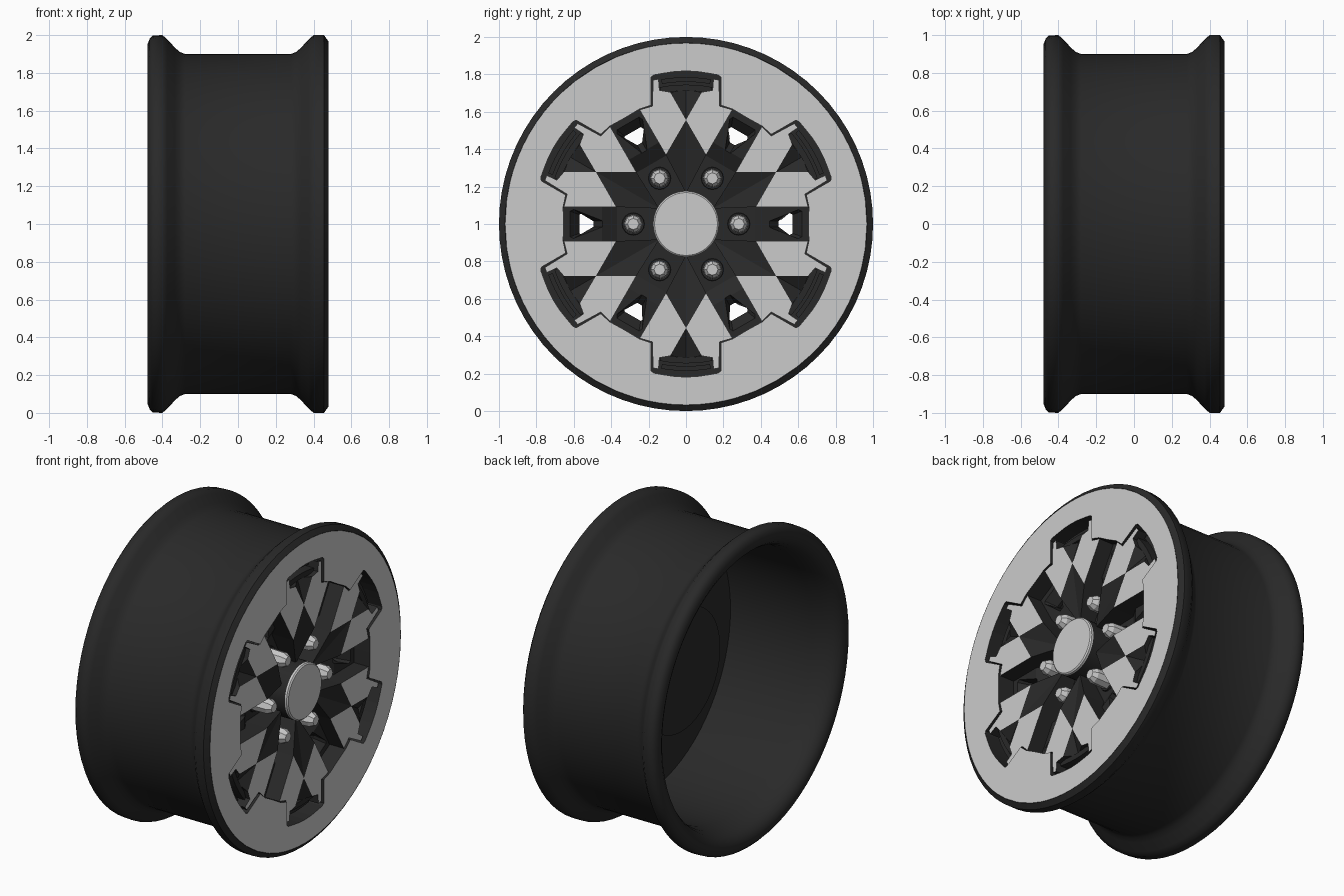
import bpy, bmesh, math
from mathutils import Vector

cube = bpy.data.objects.get("Cube")
if cube:
    bpy.data.objects.remove(cube, do_unlink=True)


def material(name, v):
    m = bpy.data.materials.new(name)
    m.use_nodes = True
    m.diffuse_color = (v, v, v, 1)
    m.node_tree.nodes["Principled BSDF"].inputs["Base Color"].default_value = (v, v, v, 1)
    return m


DARK = material("dark satin", 0.022)
LIGHT = material("machined silver", 0.6)


def place(t, r, x, turn):
    """Point at tangential offset t and radial distance r along a spoke direction."""
    c, s = math.cos(turn), math.sin(turn)
    return Vector((x, r * c - t * s, 1 + r * s + t * c))


def finish(name, bm, smooth=None, mats=(DARK,)):
    bmesh.ops.recalc_face_normals(bm, faces=bm.faces)
    me = bpy.data.meshes.new(name)
    bm.to_mesh(me)
    bm.free()
    for m in mats:
        me.materials.append(m)
    ob = bpy.data.objects.new(name, me)
    bpy.context.collection.objects.link(ob)
    if smooth:
        bpy.ops.object.select_all(action='DESELECT')
        ob.select_set(True)
        bpy.context.view_layer.objects.active = ob
        bpy.ops.object.shade_smooth_by_angle(angle=math.radians(smooth))
    return ob


def loft(bm, loops, closed=False):
    """Skin a list of equal point loops, capping the ends unless closed."""
    rings = [[bm.verts.new(p) for p in loop] for loop in loops]
    pairs = list(zip(rings, rings[1:]))
    if closed:
        pairs.append((rings[-1], rings[0]))
    else:
        bm.faces.new(rings[0])
        bm.faces.new(rings[-1])
    for a, b in pairs:
        for i in range(len(a)):
            j = (i + 1) % len(a)
            bm.faces.new((a[i], a[j], b[j], b[i]))


def lathe(name, profile, sides, closed=False, smooth=30, mats=(DARK,)):
    bm = bmesh.new()
    loft(bm, [[place(0, r, x, math.tau * i / sides) for i in range(sides)]
              for x, r in profile], closed)
    return finish(name, bm, smooth, mats)


SPOKES = [math.radians(30 + 60 * i) for i in range(6)]
WINDOWS = [math.radians(60 * i) for i in range(6)]

# Barrel with both flanges and a rounded rear lip
outer = [(-.478, .955), (-.468, .98), (-.45, .998), (-.4, 1), (-.375, .978), (-.335, .935),
         (-.31, .912), (-.28, .9), (.28, .9), (.31, .912), (.335, .935), (.375, .978),
         (.4, 1), (.455, 1), (.478, .968)]
inner = [(.45, .93), (.4, .86), (-.3, .85), (-.38, .86), (-.43, .878), (-.46, .9), (-.476, .93)]
lathe("rim_barrel", outer + inner, 72, closed=True, smooth=48)

# Face ring: notched inner outline, silver on the front, dark on the walls
half = [(.06, .815), (.12, .806), (.172, .797), (.187, .785), (.187, .635), (.25, .614)]
sector = [(-t, r) for t, r in reversed(half)] + [(0, .818)] + half
edge = []
for a in SPOKES:
    edge += [place(t, r, 0, a) for t, r in sector]
    edge.append(place(0, .655, 0, a + math.pi / 6))


def ring_loop(x, radius=None):
    """The notched outline at depth x, or its projection onto a circle."""
    loop = []
    for p in edge:
        q = Vector((0, p.y, p.z - 1))
        if radius:
            q = q.normalized() * radius
        loop.append(Vector((x, q.y, q.z + 1)))
    return loop


bm = bmesh.new()
loft(bm, [ring_loop(.478, .967), ring_loop(.478), ring_loop(.3), ring_loop(.3, .87)],
     closed=True)
for f in bm.faces:
    f.material_index = int(all(v.co.x > .47 for v in f.verts))
finish("face_ring", bm, mats=(DARK, LIGHT))

# Web disc behind the spokes, and a raised ramp in the outer part of each window
web = lathe("web_disc", [(.285, .865), (.315, .865)], 72)
bm = bmesh.new()
for a in WINDOWS:
    loft(bm, [[place(t, r, x, a) for r, x in
               ((.36, .3), (.37, .315), (.45, .365), (.66, .365), (.66, .3))]
              for t in (-.092, .092)])
ramps = finish("window_ramps", bm)


# Tapered triangular openings through the web and ramps
def triangle(x, tip, base, w, turn):
    return [place(t, r, x, turn) for t, r in
            ((-.015, tip), (.015, tip), (w, base - .02), (w - .01, base),
             (.01 - w, base), (-w, base - .02))]


bm = bmesh.new()
for a in WINDOWS:
    loft(bm, [triangle(.2, .495, .57, .06, a), triangle(.305, .495, .57, .06, a),
              triangle(.37, .44, .625, .08, a)])
cutter = finish("opening_cutter", bm)
cutter.hide_render = True
cutter.hide_viewport = True
for target in (web, ramps):
    cut = target.modifiers.new("openings", 'BOOLEAN')
    cut.object = cutter
    cut.solver = 'EXACT'

# Spokes: two silver lozenges each, with dark folded facets between them
FACE = .468
OUTLINE = [(.108, .37), (.248, .611), (.18, .63), (.176, .77), (.147, .775),
           (.142, .715), (.085, .705)]
bm = bmesh.new()
for a in SPOKES:
    hub = bm.verts.new(place(0, .165, .41, a))
    apex = bm.verts.new(place(0, .556, FACE, a))
    dip = bm.verts.new(place(0, .715, .42, a))
    sides = []
    for s in (1, -1):
        pts = [bm.verts.new(place(s * t, r, FACE, a)) for t, r in OUTLINE]
        bm.faces.new([apex] + pts).material_index = 1
        bm.faces.new((hub, pts[0], apex))
        bm.faces.new((apex, pts[-1], dip))
        sides.append(pts)
    loop = [hub] + sides[0] + [dip] + sides[1][::-1]
    low = [bm.verts.new((.3, v.co.y, v.co.z)) for v in loop]
    for i in range(len(loop)):
        j = (i + 1) % len(loop)
        bm.faces.new((loop[i], loop[j], low[j], low[i]))
    bm.faces.new(low)
finish("spokes", bm, mats=(DARK, LIGHT))

# Curved bars inside the outer notches
bm = bmesh.new()
for a in SPOKES:
    for r0, r1, x, spread in ((.712, .745, .44, .19), (.76, .785, .41, .17)):
        loops = []
        for i in range(7):
            b = a + spread * (i / 3 - 1)
            loops.append([place(0, r, h, b)
                          for r, h in ((r0, .3), (r1, .3), (r1, x), (r0, x))])
        loft(bm, loops)
finish("notch_bars", bm)

# Rear hub drum, front hub and centre cap
lathe("hub_drum", [(.03, .39), (.29, .39)], 48)
lathe("hub", [(.29, .176), (.455, .176)], 48)
lathe("centre_cap", [(.455, .176), (.468, .176), (.475, .168)], 48, mats=(LIGHT,))

# Lug seats and nuts, set deep in the window pockets
seats, nuts = bmesh.new(), bmesh.new()
for a in WINDOWS:
    centre = place(0, .282, 0, a)
    for bm, sides, profile in ((seats, 16, ((.3, .064), (.325, .058))),
                               (nuts, 8, ((.31, .05), (.425, .047), (.455, .03)))):
        loft(bm, [[centre + Vector((x, r * math.cos(math.tau * k / sides),
                                    r * math.sin(math.tau * k / sides)))
                   for k in range(sides)] for x, r in profile])
finish("lug_seats", seats, 30)
finish("lug_nuts", nuts, mats=(LIGHT,))
